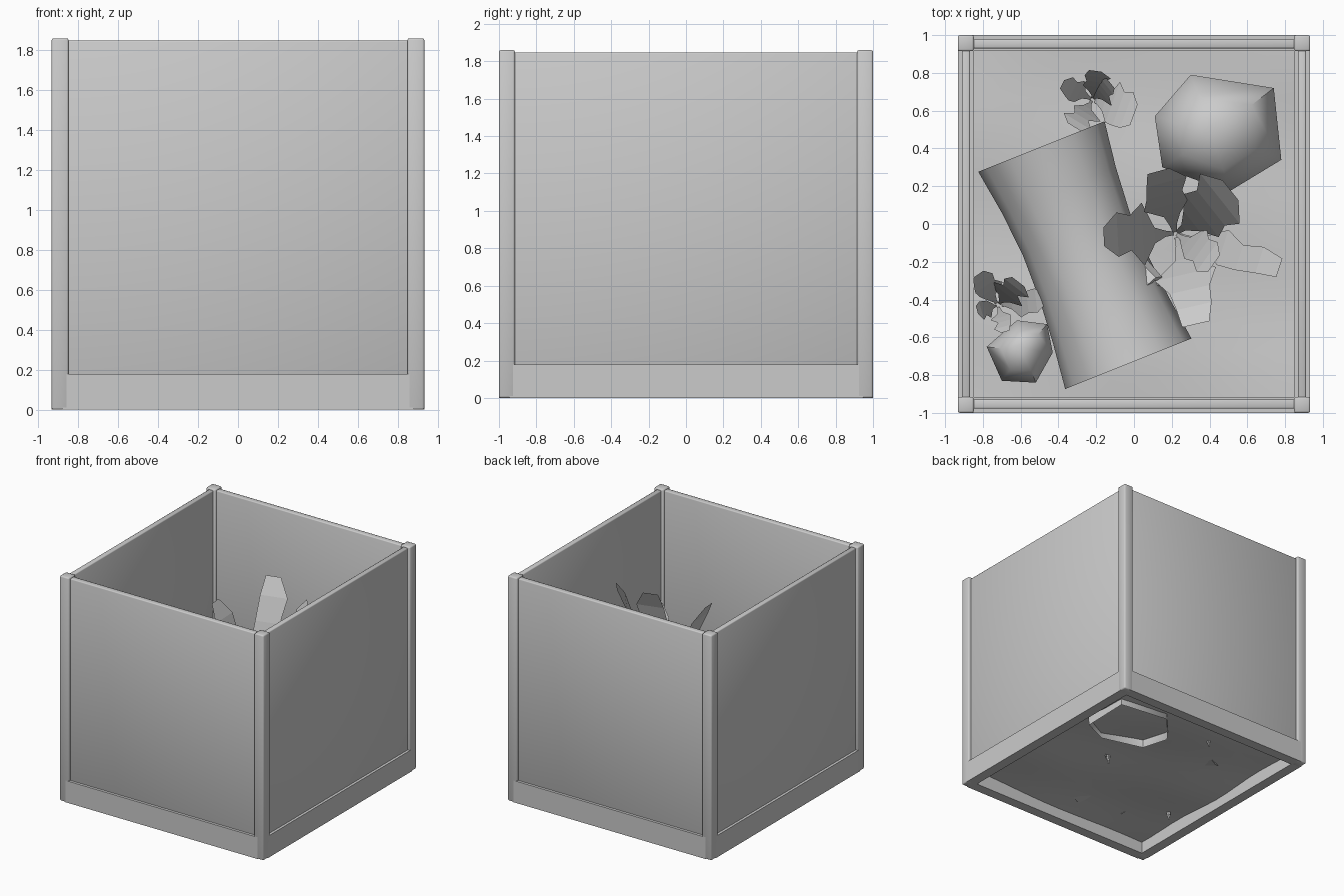
import bpy, bmesh, math, random
from mathutils import Vector

random.seed(4)
cube = bpy.data.objects.get("Cube")
if cube:
    bpy.data.objects.remove(cube, do_unlink=True)

W, D, H = 0.933, 1.0, 1.86     # half width, half depth, height
POST, RIM = 0.085, 0.18        # post thickness, base rim height
GROUND = 0.1

grey = bpy.data.materials.new("plain grey")
grey.use_nodes = True
grey.diffuse_color = (0.6, 0.6, 0.6, 1)
grey.node_tree.nodes["Principled BSDF"].inputs["Base Color"].default_value = (0.6, 0.6, 0.6, 1)


def make(name, bm, smooth=None):
    mesh = bpy.data.meshes.new(name)
    bm.to_mesh(mesh)
    bm.free()
    obj = bpy.data.objects.new(name, mesh)
    bpy.context.collection.objects.link(obj)
    mesh.materials.append(grey)
    if smooth:
        bpy.ops.object.select_all(action="DESELECT")
        obj.select_set(True)
        bpy.context.view_layer.objects.active = obj
        bpy.ops.object.shade_smooth_by_angle(angle=math.radians(smooth))
    return obj


def box(name, lo, hi, bevel=0):
    lo, hi = Vector(lo), Vector(hi)
    bm = bmesh.new()
    bmesh.ops.create_cube(bm, size=1)
    bmesh.ops.scale(bm, vec=hi - lo, verts=bm.verts)
    bmesh.ops.translate(bm, vec=(lo + hi) / 2, verts=bm.verts)
    if bevel:
        bmesh.ops.bevel(bm, geom=bm.edges[:], offset=bevel, segments=2,
                        profile=0.5, affect="EDGES")
    return make(name, bm, 50)


def ground_height(x, y):
    return GROUND + 0.012 * math.sin(4 * x + 1) * math.cos(3 * y) + 0.01 * math.sin(7 * y + 2 * x)


# Corner posts
for sx, side in ((-1, "right"), (1, "left")):
    for sy, end in ((-1, "front"), (1, "back")):
        xs = sorted((sx * W, sx * (W - POST)))
        ys = sorted((sy * D, sy * (D - POST)))
        box(f"{end}_{side}_post", (xs[0], ys[0], 0), (xs[1], ys[1], H), 0.01)

# Base rim and wall panels, one pair per axis
for s, end, side in ((-1, "front", "right"), (1, "back", "left")):
    ix, iy = W - POST, D - POST
    ys = sorted((s * D, s * iy))
    xs = sorted((s * W, s * ix))
    box(f"{end}_rim", (-ix - 0.03, ys[0], 0), (ix + 0.03, ys[1], RIM))
    box(f"{side}_rim", (xs[0], -iy - 0.03, 0), (xs[1], iy + 0.03, RIM))
    ys = sorted((s * (D - 0.022), s * (iy + 0.015)))
    xs = sorted((s * (W - 0.022), s * (ix + 0.02)))
    box(f"{end}_panel", (-ix - 0.02, ys[0], RIM - 0.02), (ix + 0.02, ys[1], H - 0.012), 0.008)
    box(f"{side}_panel", (xs[0], -iy - 0.02, RIM - 0.02), (xs[1], iy + 0.02, H - 0.012), 0.008)

# Uneven ground sheet
bm = bmesh.new()
bmesh.ops.create_grid(bm, x_segments=14, y_segments=14, size=1)
for v in bm.verts:
    v.co.x *= W - 0.06
    v.co.y *= D - 0.06
    v.co.z = ground_height(v.co.x, v.co.y)
make("ground_sheet", bm, 60)


# Rocks: a top-down outline lofted through scaled levels, open underneath
def rock(name, outline, height, bottom):
    centre = sum((Vector(p) for p in outline), Vector((0, 0))) / len(outline)
    bm = bmesh.new()
    rings = []
    for scale, level in ((0.93, bottom / height), (1, 0.4), (0.62, 0.88)):
        ring = []
        for i, p in enumerate(outline):
            q = centre + (Vector(p) - centre) * scale
            wobble = 0.05 * math.sin(2.3 * i)
            ring.append(bm.verts.new((q.x, q.y, GROUND + height * (level + wobble))))
        rings.append(ring)
    n = len(outline)
    for a, b in zip(rings, rings[1:]):
        for i in range(n):
            bm.faces.new((a[i], a[(i + 1) % n], b[(i + 1) % n], b[i]))
    top = bm.verts.new((centre.x - 0.03, centre.y + 0.03, GROUND + height))
    for i in range(n):
        bm.faces.new((rings[-1][i], rings[-1][(i + 1) % n], top))
    bmesh.ops.recalc_face_normals(bm, faces=bm.faces)
    return make(name, bm, 60)


rock("large_rock", [(0.15, 0.3), (0.5, 0.17), (0.78, 0.34), (0.74, 0.72), (0.3, 0.79), (0.11, 0.57)], 0.55, -0.06)
rock("small_rock", [(-0.7, -0.83), (-0.52, -0.84), (-0.43, -0.68), (-0.46, -0.53), (-0.62, -0.51), (-0.78, -0.65)], 0.35, 0.02)


# Hollow log: flared tube lying on the ground
def tube(name, start, end, radii, inner, sides):
    start, end = Vector(start), Vector(end)
    turn = (end - start).to_track_quat("Z", "Y").to_matrix()
    steps = len(radii) - 1
    profile = [(r, i / steps) for i, r in enumerate(radii)]
    profile += [(r * inner, t) for r, t in reversed(profile)]
    bm = bmesh.new()
    rings = []
    for r, t in profile:
        rings.append([bm.verts.new(start.lerp(end, t) + turn @ Vector(
            (r * math.cos(a), r * math.sin(a), 0)))
            for a in (math.tau * k / sides for k in range(sides))])
    for a, b in zip(rings, rings[1:] + rings[:1]):
        for i in range(sides):
            j = (i + 1) % sides
            bm.faces.new((a[i], a[j], b[j], b[i]))
    bmesh.ops.recalc_face_normals(bm, faces=bm.faces)
    return make(name, bm, 50)


tube("hollow_log", (-0.49, 0.41, 0.45), (-0.03, -0.74, 0.45),
     (0.36, 0.325, 0.305, 0.31, 0.33, 0.36), 0.85, 12)
tube("log_stub", (-0.04, -0.2, 0.5), (0.1, -0.33, 0.58), (0.09, 0.07), 0.65, 7)


# Plants: ragged, pointed-lobed blades that arch out from one root
BLADE = (0.08, 0.15, 0.4, 1.1, 0.75, 1.0, 0.5)


def leaf(bm, root, tip, width):
    tip = Vector(tip)
    mid = root.lerp(tip, 0.4)
    mid.z = max(tip.z, root.z + 0.3) * 0.8
    out = Vector((tip.x - root.x, tip.y - root.y, 0)).normalized()
    side = Vector((-out.y, out.x, 0))
    pairs = []
    for i, w in enumerate(BLADE):
        t = i / (len(BLADE) - 1)
        p = root * (1 - t) ** 2 + mid * 2 * t * (1 - t) + tip * t * t
        left, right = (random.uniform(0.65, 1.2) * w * width / 2 for _ in range(2))
        pairs.append((bm.verts.new(p - side * left), bm.verts.new(p + side * right)))
    for (a, b), (c, d) in zip(pairs, pairs[1:]):
        bm.faces.new((a, c, d, b))


def plant(name, root, leaves):
    bm = bmesh.new()
    base = Vector((*root, GROUND - 0.06))
    for *tip, width in leaves:
        leaf(bm, base, tip, width)
    make(name, bm)


plant("tall_plant", (0.22, -0.05), [
    (-0.16, -0.07, 1.5, 0.27), (0.13, 0.28, 1.65, 0.24), (0.51, 0.18, 1.57, 0.3),
    (0.43, -0.2, 1.3, 0.22), (0.77, -0.23, 0.9, 0.2), (0.33, -0.53, 0.9, 0.26)])
plant("back_plant", (-0.22, 0.66), [
    (-0.38, 0.74, 0.6, 0.14), (-0.2, 0.81, 0.7, 0.16), (-0.12, 0.74, 0.65, 0.14),
    (-0.31, 0.51, 0.6, 0.16), (0.0, 0.58, 0.5, 0.22)])
plant("corner_plant", (-0.72, -0.43), [
    (-0.83, -0.27, 0.6, 0.14), (-0.62, -0.3, 0.65, 0.18),
    (-0.47, -0.4, 0.5, 0.14), (-0.68, -0.57, 0.6, 0.1), (-0.83, -0.46, 0.55, 0.1)])
